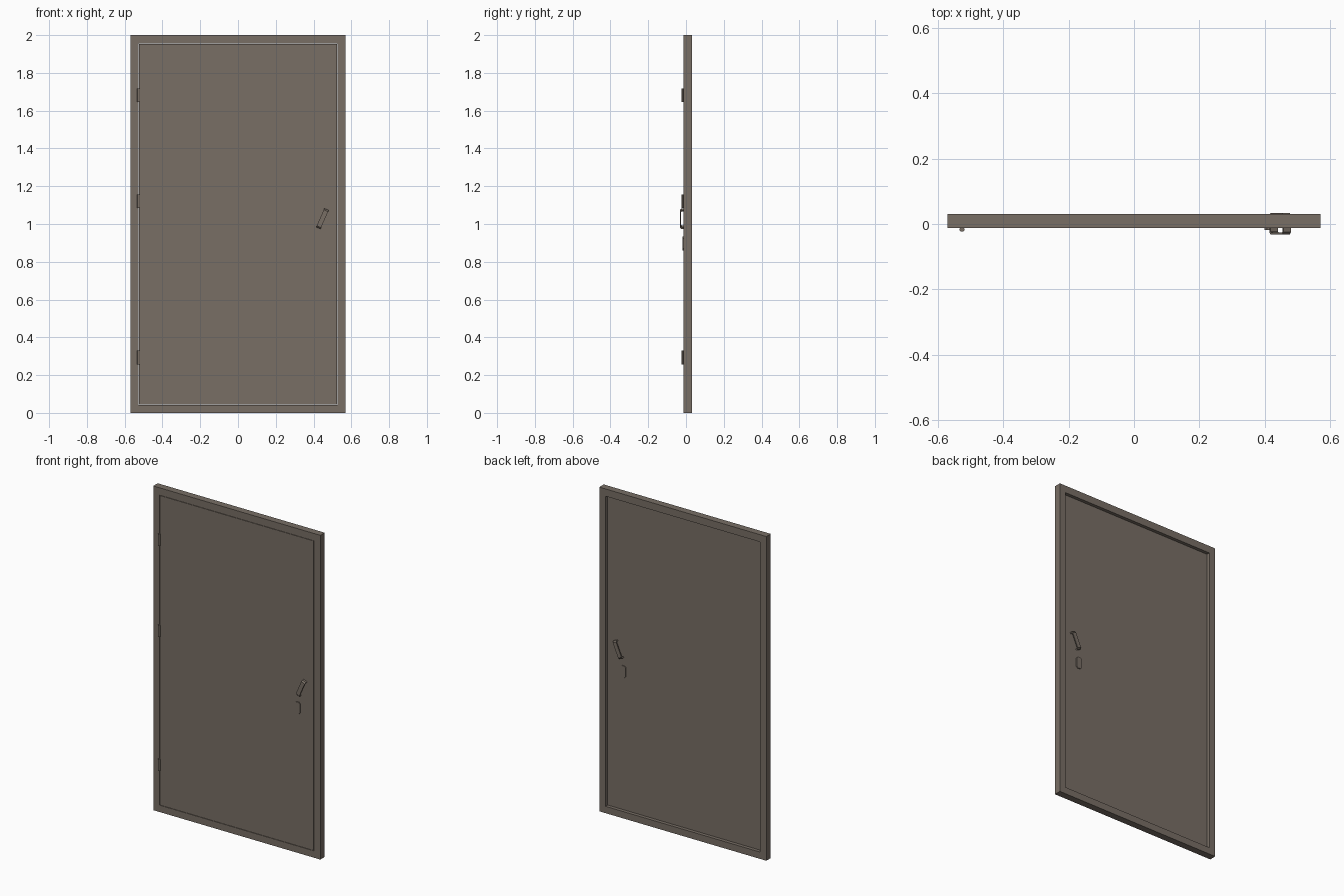
import bpy, bmesh, math
from mathutils import Vector

if "Cube" in bpy.data.objects:
    bpy.data.objects.remove(bpy.data.objects["Cube"])

W, H = 0.57, 2.0                 # half width and height of the frame
FRONT, BACK = -0.012, 0.031      # frame depth
LEAF_BACK = 0.013                # the leaf is recessed on the back

paint = bpy.data.materials.new("grey_brown_paint")
paint.diffuse_color = (0.188, 0.157, 0.130, 1)
paint.use_nodes = True
paint.node_tree.nodes["Principled BSDF"].inputs["Base Color"].default_value = paint.diffuse_color


def finish(name, bm):
    bmesh.ops.recalc_face_normals(bm, faces=bm.faces)
    me = bpy.data.meshes.new(name)
    bm.to_mesh(me)
    bm.free()
    me.materials.append(paint)
    ob = bpy.data.objects.new(name, me)
    bpy.context.collection.objects.link(ob)
    return ob


def extrude_all(bm, offset):
    r = bmesh.ops.extrude_face_region(bm, geom=bm.faces[:])
    verts = [g for g in r["geom"] if isinstance(g, bmesh.types.BMVert)]
    bmesh.ops.translate(bm, vec=Vector(offset), verts=verts)


def rect(x, z0, z1, y):
    return [(-x, y, z0), (x, y, z0), (x, y, z1), (-x, y, z1)]


def prism(name, pts, offset):
    bm = bmesh.new()
    bm.faces.new([bm.verts.new(p) for p in pts])
    # keep the starting cap so the prism is closed
    extrude_all(bm, offset)
    if len(bm.faces) == len(pts) + 1:
        bmesh.ops.holes_fill(bm, edges=bm.edges[:], sides=0)
    return finish(name, bm)


# Door frame: a rectangular ring with mitred corners
bm = bmesh.new()
outer = [bm.verts.new(p) for p in rect(W, 0, H, FRONT)]
inner = [bm.verts.new(p) for p in rect(0.527, 0.042, 1.955, FRONT)]
for i in range(4):
    j = (i + 1) % 4
    bm.faces.new((outer[i], outer[j], inner[j], inner[i]))
ring = bm.faces[:]
dup = bmesh.ops.duplicate(bm, geom=bm.verts[:] + bm.edges[:] + ring)
moved = [g for g in dup["geom"] if isinstance(g, bmesh.types.BMVert)]
bmesh.ops.translate(bm, vec=(0, BACK - FRONT, 0), verts=moved)
bmesh.ops.bridge_loops(bm, edges=[e for e in bm.edges if e.is_boundary and
                                  all(abs(v.co.x) > 0.55 for v in e.verts)])
bmesh.ops.bridge_loops(bm, edges=[e for e in bm.edges if e.is_boundary])
finish("door_frame", bm)

# Door leaf, flush at the front with a narrow gap around it
prism("door_leaf", rect(0.525, 0.044, 1.953, FRONT), (0, LEAF_BACK - FRONT, 0))

# Three hinge barrels on the left
for name, z in (("hinge_bottom", 0.293), ("hinge_middle", 1.12), ("hinge_top", 1.682)):
    pts = [(-0.526 + 0.008 * math.cos(a), -0.0165 + 0.007 * math.sin(a), z - 0.036)
           for a in (math.tau * i / 10 for i in range(10))]
    prism(name, pts, (0, 0, 0.072))


# Slanted pull handle: bracket outline swept across its width
def pull_handle(name, base, s):
    along = Vector((0.40, 0, 0.917)).normalized()
    side = Vector((along.z, 0, -along.x))
    centre = Vector((0.447, base, 1.028))
    half = [(0.046, -0.002), (0.054, -0.002), (0.054, 0.012), (0.046, 0.020)]
    out = half + [(-a, d) for a, d in reversed(half)]
    out += [(-0.046, 0.011), (-0.042, 0.014), (0.042, 0.014), (0.046, 0.011)]
    pts = [centre + along * a + Vector((0, s * d, 0)) - side * 0.0125 for a, d in out]
    # the repeated inner foot points become the inner faces of the legs
    prism(name, pts, side * 0.025)


# Lock plate with chamfered corners
def lock_plate(name, base, s):
    corner = [(0.018, 0.027), (0.010, 0.036)]
    q = corner + [(-x, z) for x, z in reversed(corner)]
    q += [(-x, -z) for x, z in q]
    pts = [(0.417 + x, base - s * 0.002, 0.897 + z) for x, z in q]
    prism(name, pts, (0, s * 0.008, 0))


for label, base, s in (("front", FRONT, -1), ("back", LEAF_BACK, 1)):
    pull_handle(label + "_handle", base, s)
    lock_plate(label + "_lock_plate", base, s)
